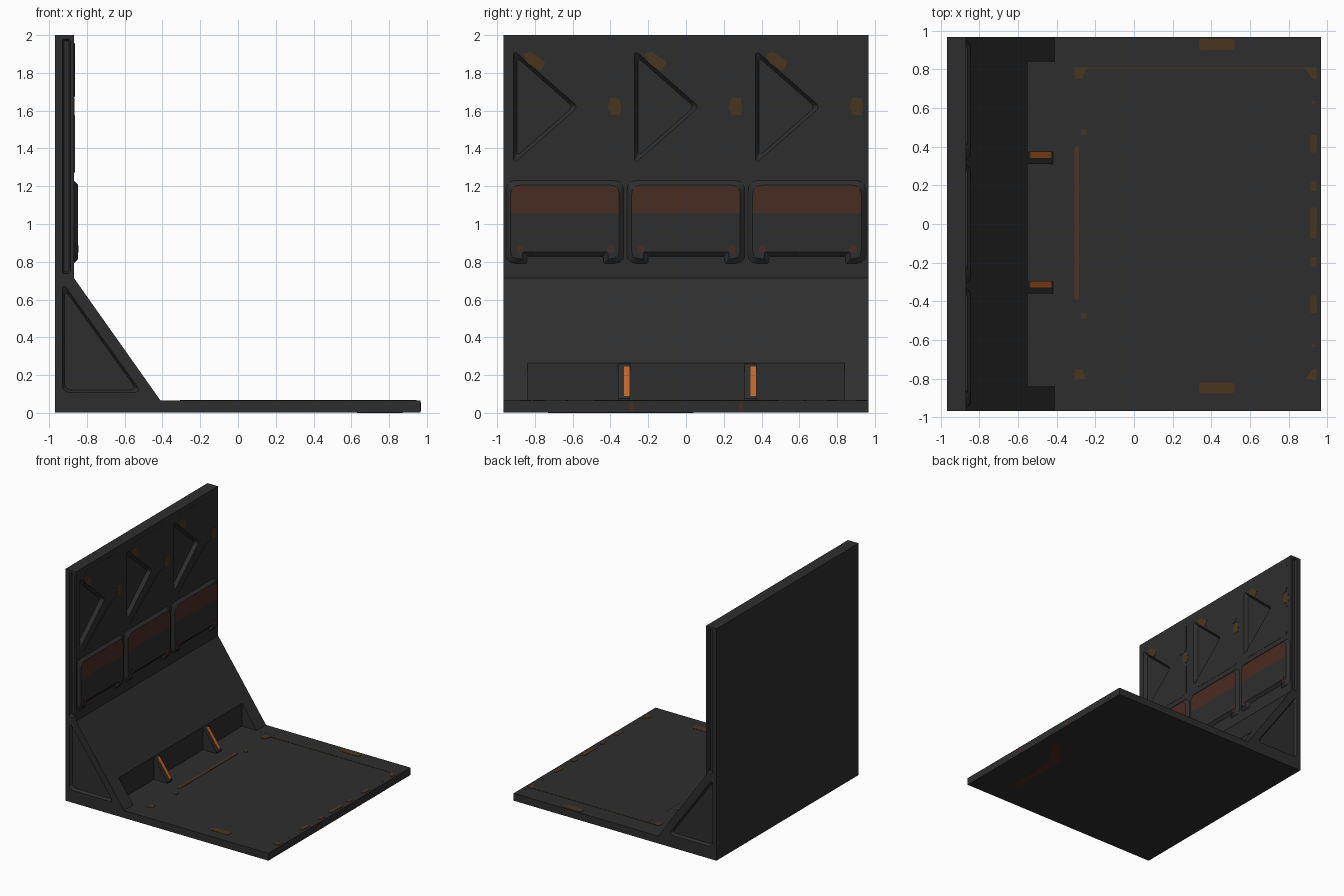
import bpy, bmesh
from mathutils import Vector

if "Cube" in bpy.data.objects:
    bpy.data.objects.remove(bpy.data.objects["Cube"])


def material(name, rgb):
    m = bpy.data.materials.new(name)
    m.diffuse_color = (*rgb, 1)
    m.use_nodes = True
    m.node_tree.nodes["Principled BSDF"].inputs["Base Color"].default_value = m.diffuse_color
    return m


DARK = material("dark grey", (0.027, 0.027, 0.027))
BROWN = material("rust brown", (0.066, 0.025, 0.016))
AMBER = material("dull amber", (0.066, 0.037, 0.014))
ORANGE = material("orange", (0.52, 0.13, 0.022))

# profile plane: (u, v) drawn across the named axis, d along it
PLACE = {'x': lambda u, v, d: (d, u, v),
         'y': lambda u, v, d: (u, d, v),
         'z': lambda u, v, d: (u, v, d)}


def inset_points(pts, k):
    n, out = len(pts), []
    for i in range(n):
        p, q, r = pts[i - 1], pts[i], pts[(i + 1) % n]
        a, b = (q - p).normalized(), (r - q).normalized()
        na, nb = Vector((-a.y, a.x)), Vector((-b.y, b.x))
        out.append(q + (na + nb) * k / (1 + na.dot(nb)))
    return out


def rounded(pts, radii):
    n, out = len(pts), []
    for i, (q, t) in enumerate(zip(pts, radii)):
        if t == 0:
            out.append(q)
            continue
        a = q + (pts[i - 1] - q).normalized() * t
        b = q + (pts[(i + 1) % n] - q).normalized() * t
        for j in range(6):
            s = j / 5
            out.append(a * (1 - s) ** 2 + q * 2 * s * (1 - s) + b * s * s)
    return out


def prism(name, pts, axis, d0, d1, mat, inset=0.0, r=0.0):
    pts = [Vector(p) for p in pts]
    radii = list(r) if isinstance(r, (list, tuple)) else [r] * len(pts)
    area = sum(pts[i - 1].x * p.y - p.x * pts[i - 1].y for i, p in enumerate(pts))
    if area < 0:
        pts.reverse()
        radii.reverse()
    put = PLACE[axis]
    bm = bmesh.new()
    low = [bm.verts.new(put(p.x, p.y, d0)) for p in rounded(pts, radii)]
    top = [bm.verts.new(put(p.x, p.y, d1)) for p in rounded(inset_points(pts, inset), radii)]
    # windings agree with each other; flip all if the solid is inside out
    bm.faces.new(low[::-1])
    bm.faces.new(top)
    for i in range(len(low)):
        bm.faces.new((low[i - 1], low[i], top[i], top[i - 1]))
    bm.normal_update()
    if bm.calc_volume(signed=True) < 0:
        bmesh.ops.reverse_faces(bm, faces=bm.faces[:])
    bm.normal_update()
    me = bpy.data.meshes.new(name)
    bm.to_mesh(me)
    bm.free()
    me.materials.append(mat)
    ob = bpy.data.objects.new(name, me)
    bpy.context.collection.objects.link(ob)
    return ob


def rect(u0, u1, v0, v1):
    return [(u0, v0), (u1, v0), (u1, v1), (u0, v1)]


def shift(pts, du):
    return [(u + du, v) for u, v in pts]


# floor, sloped foot and back wall in one profile
W = 0.967
body = prism("floor_and_wall", [(-0.968, 0.0015), (0.967, 0.0015), (0.967, 0.065), (-0.41, 0.065),
                                (-0.868, 0.713), (-0.868, 2), (-0.968, 2)], 'y', -W, W, DARK)


def cut(cutter):
    cutter.hide_render = True
    m = body.modifiers.new("cut", 'BOOLEAN')
    m.operation, m.solver, m.object = 'DIFFERENCE', 'EXACT', cutter
    bpy.context.view_layer.objects.active = body
    bpy.context.view_layer.update()
    bpy.ops.object.modifier_apply(modifier=m.name)
    bpy.data.objects.remove(cutter)


# notch in the foot
cut(prism("notch_cutter", rect(-0.55, -0.2, 0.0645, 0.5), 'y', -0.84, 0.84, DARK))

# side recesses
for s in (-1, 1):
    cut(prism("side_triangle_cutter", [(-0.933, 0.70), (-0.933, 0.105), (-0.505, 0.105)],
              'y', s * 0.972, s * 0.945, DARK, 0.015, 0.045))
    cut(prism("side_slot_cutter", rect(-0.932, -0.886, 0.735, 1.98),
              'y', s * 0.972, s * 0.945, DARK, 0.01, 0.012))

# truss recesses, raised panels and their worn patches, three bays
TRUSS = [([(-0.918, 1.93), (-0.918, 1.31), (-0.565, 1.62)], 0.03),
         ([(-0.89, 1.96), (-0.362, 1.96), (-0.362, 1.672), (-0.48, 1.672)], (0.03, 0.05, 0.05, 0.055)),
         ([(-0.89, 1.27), (-0.362, 1.27), (-0.362, 1.577), (-0.48, 1.577)], (0.03, 0.03, 0.05, 0.055))]
PANEL = [(-0.955, 0.79), (-0.84, 0.79), (-0.84, 0.825), (-0.44, 0.825),
         (-0.44, 0.79), (-0.328, 0.79), (-0.328, 1.232), (-0.955, 1.232)]
BAR_PATCH = [(-0.86, 1.90), (-0.80, 1.915), (-0.74, 1.87), (-0.77, 1.81), (-0.84, 1.85)]
HUB_PATCH = [(-0.40, 1.67), (-0.352, 1.665), (-0.345, 1.61), (-0.352, 1.575), (-0.40, 1.58), (-0.415, 1.62)]
for i in range(3):
    du = 0.641 * i
    for pts, r in TRUSS:
        cut(prism("truss_cutter", shift(pts, du), 'x', -0.862, -0.896, DARK, 0.022, r))

    panel = prism("wall_panel", shift(PANEL, du), 'x', -0.87, -0.846, DARK, 0.026,
                  (0.045, 0.006, 0.006, 0.006, 0.006, 0.045, 0.055, 0.055))
    panel.data.materials.append(BROWN)
    bm = bmesh.new()
    bm.from_mesh(panel.data)
    bmesh.ops.bisect_plane(bm, geom=bm.verts[:] + bm.edges[:] + bm.faces[:],
                           plane_co=(0, 0, 1.058), plane_no=(0, 0, 1))
    bm.normal_update()
    for f in bm.faces:
        if f.normal.x > 0.9 and f.calc_center_median().z > 1.058:
            f.material_index = 1
    bm.to_mesh(panel.data)
    bm.free()
    for y in (-0.88, -0.40):
        prism("panel_dot", rect(y - 0.015 + du, y + 0.02 + du, 0.848, 0.885), 'x', -0.847, -0.844,
              BROWN, 0, 0.012)
    prism("bar_patch", shift(BAR_PATCH, du), 'x', -0.87, -0.866, AMBER)
    prism("hub_patch", shift(HUB_PATCH, du), 'x', -0.87, -0.866, AMBER)

# brackets in the notch with an orange strip along the slope
for y in (-0.36, 0.31):
    prism("bracket", [(-0.56, 0.06), (-0.42, 0.06), (-0.42, 0.075), (-0.55, 0.258), (-0.56, 0.258)],
          'y', y, y + 0.063, DARK)
    prism("bracket_strip", [(-0.434, 0.085), (-0.428, 0.09), (-0.538, 0.245), (-0.545, 0.24)],
          'y', y + 0.031, y + 0.064, ORANGE)


# worn marks on the floor
def floor_mark(pts):
    prism("floor_mark", pts, 'z', 0.063, 0.0675, AMBER)


floor_mark(rect(-0.308, -0.285, -0.39, 0.40))
floor_mark(rect(-0.30, 0.94, 0.803, 0.809))
for s in (-1, 1):
    floor_mark([(-0.308, s * 0.809), (-0.25, s * 0.80), (-0.268, s * 0.75), (-0.308, s * 0.75)])
    floor_mark([(0.89, s * 0.80), (0.945, s * 0.809), (0.945, s * 0.745), (0.925, s * 0.75)])
    v = 0.928 if s > 0 else -0.848
    prism("floor_mark", rect(0.335, 0.52, v - 0.028, v + 0.028), 'z', 0.063, 0.0675, AMBER, 0, 0.02)
    floor_mark(rect(-0.275, -0.245, s * 0.475 - 0.014, s * 0.475 + 0.014))
    for a, b in ((0.37, 0.46), (0.17, 0.22)):
        floor_mark(rect(0.912, 0.944, s * a, s * b))
    floor_mark(rect(0.924, 0.936, s * 0.63 - 0.007, s * 0.63 + 0.007))
    prism("edge_mark", rect(s * 0.29 - 0.01, s * 0.29 + 0.01, 0.01, 0.055), 'x', 0.965, 0.9685, BROWN)
floor_mark(rect(0.912, 0.944, -0.075, 0.085))

# stain under the floor
prism("underside_mark", [(0.63, -0.73), (0.70, -0.73), (0.70, -0.27), (0.87, 0.0), (0.87, 0.04),
                         (0.80, 0.03), (0.63, -0.2)], 'z', 0, 0.004, BROWN)
